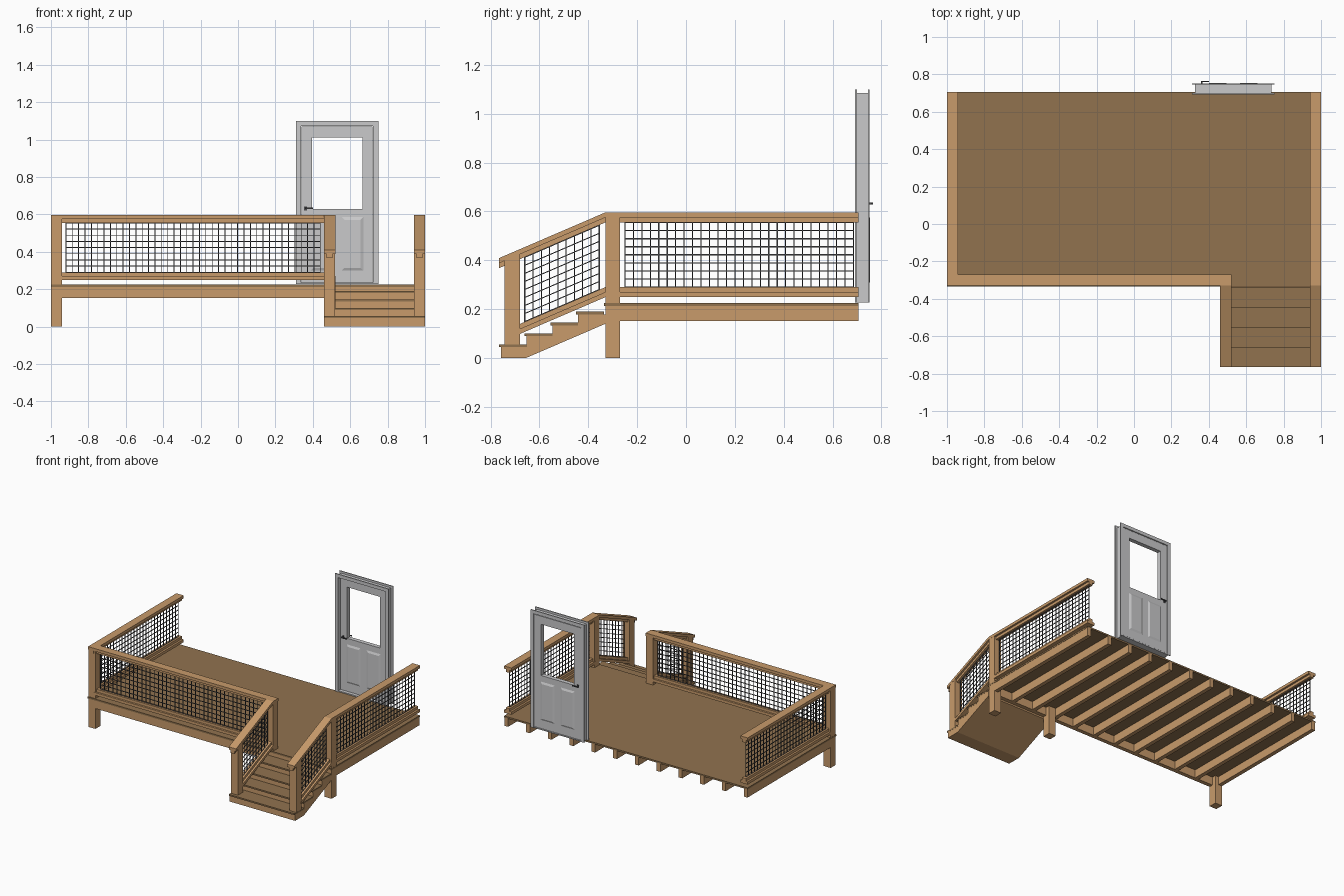
import bpy, bmesh
from mathutils import Vector

if "Cube" in bpy.data.objects:
    bpy.data.objects.remove(bpy.data.objects["Cube"])


def material(name, rgb):
    m = bpy.data.materials.new(name)
    m.diffuse_color = (*rgb, 1)
    m.use_nodes = True
    m.node_tree.nodes["Principled BSDF"].inputs["Base Color"].default_value = m.diffuse_color
    return m


TAN = material("tan_timber", (0.578, 0.328, 0.147))
DECK = material("brown_decking", (0.283, 0.171, 0.078))
GREY = material("door_grey", (0.59, 0.59, 0.60))
DARK = material("dark_metal", (0.07, 0.07, 0.075))


def loft(bm, a, b):
    """Closed solid between two matching rings of points."""
    va = [bm.verts.new(p) for p in a]
    vb = [bm.verts.new(p) for p in b]
    n = len(va)
    bm.faces.new(va)
    bm.faces.new(vb[::-1])
    for i in range(n):
        bm.faces.new((va[i], vb[i], vb[(i + 1) % n], va[(i + 1) % n]))


def box(bm, x0, x1, y0, y1, z0, z1):
    ring = [(x0, y0), (x1, y0), (x1, y1), (x0, y1)]
    loft(bm, [(x, y, z0) for x, y in ring], [(x, y, z1) for x, y in ring])


def beam(bm, p, q, profile):
    """Sweep a (sideways, up) profile from p to q with plumb-cut ends."""
    p, q = Vector(p), Vector(q)
    side = (q - p).cross(Vector((0, 0, 1))).normalized()
    up = Vector((0, 0, 1))
    loft(bm, [p + side * u + up * w for u, w in profile],
         [q + side * u + up * w for u, w in profile])


def make(name, mat, build):
    bm = bmesh.new()
    build(bm)
    bmesh.ops.recalc_face_normals(bm, faces=bm.faces)
    me = bpy.data.meshes.new(name)
    bm.to_mesh(me)
    bm.free()
    me.materials.append(mat)
    ob = bpy.data.objects.new(name, me)
    bpy.context.collection.objects.link(ob)
    return ob


# ---- deck platform ----
FRONT, BACK = -0.33, 0.705
make("deck_boards", DECK, lambda bm: box(bm, -1, 1, FRONT - 0.005, BACK, 0.213, 0.225))


def joists(bm):
    box(bm, -0.998, 0.998, FRONT, FRONT + 0.03, 0.152, 0.213)
    n = 12
    for i in range(n):
        x = -0.983 + 1.966 * i / (n - 1)
        box(bm, x - 0.015, x + 0.015, FRONT + 0.03, BACK, 0.152, 0.213)


make("joists_and_rim", TAN, joists)

# ---- posts ----
for label, x in (("left", -0.97), ("middle", 0.49), ("right", 0.97)):
    make(label + "_deck_post", TAN,
         lambda bm: box(bm, x - 0.029, x + 0.029, FRONT + 0.001, -0.27, 0, 0.59))

# ---- stairs: solid stepped body and treads ----
RISE, RUN = 0.0445, 0.105
SX0, SX1 = 0.46, 1.0


def stair_body(bm):
    pts = [(-0.655, 0), (-0.757, 0)]
    for i in range(4):
        y, z = -0.757 + RUN * i, 0.045 + RISE * i
        pts += [(y, z), (y + RUN, z)]
    pts[-1] = (FRONT, pts[-1][1])
    pts.append((FRONT, 0.14))
    loft(bm, [(SX0 + 0.001, y, z) for y, z in pts], [(SX1 - 0.001, y, z) for y, z in pts])


make("stair_body", TAN, stair_body)


def treads(bm):
    for i in range(4):
        y, z = -0.765 + RUN * i, 0.045 + RISE * i
        box(bm, SX0, SX1, y, min(y + RUN + 0.009, FRONT), z, z + 0.011)


make("stair_treads", DECK, treads)

# ---- railings ----
SLOPE = 0.43
CAP = [(-.03, 0), (.03, 0), (.03, -.021), (.016, -.021), (.016, -.041),
       (-.016, -.041), (-.016, -.021), (-.03, -.021)]
FOOT = [(u, -w) for u, w in CAP]
W = 0.0022
WIRE = [(-W, -W), (W, -W), (W, W), (-W, W)]


def railing(name, p, q, drop, trim_p, trim_q, foot_p, foot_q):
    """Rails and wire grid from p to q; drop is the height lost at q.
    trim insets the wire grid and foot the lower rail at each end."""
    p, q = Vector((*p, 0)), Vector((*q, 0))
    length = (q - p).length

    def at(d, z):
        v = p + (q - p) * (d / length)
        return Vector((v.x, v.y, z - drop * d / length))

    def rails(bm):
        beam(bm, at(0, 0.596), at(length, 0.596), CAP)
        beam(bm, at(foot_p, 0.249), at(length - foot_q, 0.249), FOOT)

    def wires(bm):
        a, b = trim_p, length - trim_q
        n = round((b - a) / 0.034)
        for i in range(n + 1):
            d = a + (b - a) * i / n
            lo, hi = at(d, 0.285), at(d, 0.56)
            box(bm, lo.x - W, lo.x + W, lo.y - W, lo.y + W, lo.z, hi.z)
        for i in range(9):
            z = 0.291 + 0.263 * i / 8
            beam(bm, at(a - W, z), at(b + W, z), WIRE)

    make(name + "_rails", TAN, rails)
    make(name + "_wire_grid", DARK, wires)


railing("front", (-1, -0.30), (0.52, -0.30), 0, 0.08, 0.08, 0.05, 0.05)
for label, x in (("left", -0.97), ("right", 0.97)):
    railing(label, (x, FRONT), (x, BACK), 0, 0.08, 0.02, 0.05, 0)
for label, x in (("stair_left", 0.49), ("stair_right", 0.97)):
    railing(label, (x, FRONT), (x, -0.765), 0.435 * SLOPE, 0.025, 0.105, 0, 0.08)

    def stair_post(bm):
        pts = [(-0.742, 0.055), (-0.68, 0.055)]
        pts += [(y, 0.585 + SLOPE * (y - FRONT)) for y in (-0.68, -0.742)]
        loft(bm, [(x - 0.029, y, z) for y, z in pts], [(x + 0.029, y, z) for y, z in pts])

    make(label + "_post", TAN, stair_post)

# ---- door ----
Z0, XC = 0.227, 0.53


def frame(bm, half, thick, y0, y1, top):
    for s in (-1, 1):
        a, b = sorted((XC + s * half, XC + s * (half - thick)))
        box(bm, a, b, y0, y1, Z0, top)
    box(bm, XC - half + thick, XC + half - thick, y0, y1, top - thick, top)


def door_frame(bm):
    frame(bm, 0.22, 0.025, 0.692, 0.70, 1.1)       # front casing
    frame(bm, 0.22, 0.025, 0.745, 0.752, 1.1)      # back casing
    frame(bm, 0.205, 0.012, 0.70, 0.745, 1.085)    # jamb
    box(bm, XC - 0.195, XC + 0.195, 0.695, 0.75, Z0, Z0 + 0.008)


make("door_frame", GREY, door_frame)

YF, YB = 0.717, 0.748
WX0, WX1, WZ0, WZ1 = 0.395, 0.665, 0.63, 1.01


def door_leaf(bm):
    l, r = XC - 0.19, XC + 0.19
    box(bm, l, WX0, YF, YB, Z0 + 0.01, 1.07)
    box(bm, WX1, r, YF, YB, Z0 + 0.01, 1.07)
    box(bm, WX0, WX1, YF, YB, WZ1, 1.07)
    box(bm, WX0, WX1, YF, YB, Z0 + 0.01, WZ0)


make("door_leaf", GREY, door_leaf)


def door_panels(bm):
    for x0, x1 in ((0.39, 0.505), (0.555, 0.67)):
        for y, out in ((YF, -0.006), (YB, 0.006)):
            def ring(g, yy):
                return [(x0 + g, yy, 0.30 + g), (x1 - g, yy, 0.30 + g),
                        (x1 - g, yy, 0.585 - g), (x0 + g, yy, 0.585 - g)]
            loft(bm, ring(0, y), ring(0.014, y + out))


make("door_raised_panels", GREY, door_panels)


def handle(bm):
    for y, s in ((YF, -1), (YB, 1)):
        for x0, x1, d0, d1, h in ((0.353, 0.369, 0, 0.004, 0.010),
                                  (0.357, 0.365, 0.004, 0.012, 0.004),
                                  (0.357, 0.402, 0.012, 0.017, 0.004)):
            a, b = sorted((y + s * d0, y + s * d1))
            box(bm, x0, x1, a, b, 0.632 - h, 0.632 + h)


make("door_handles", DARK, handle)
